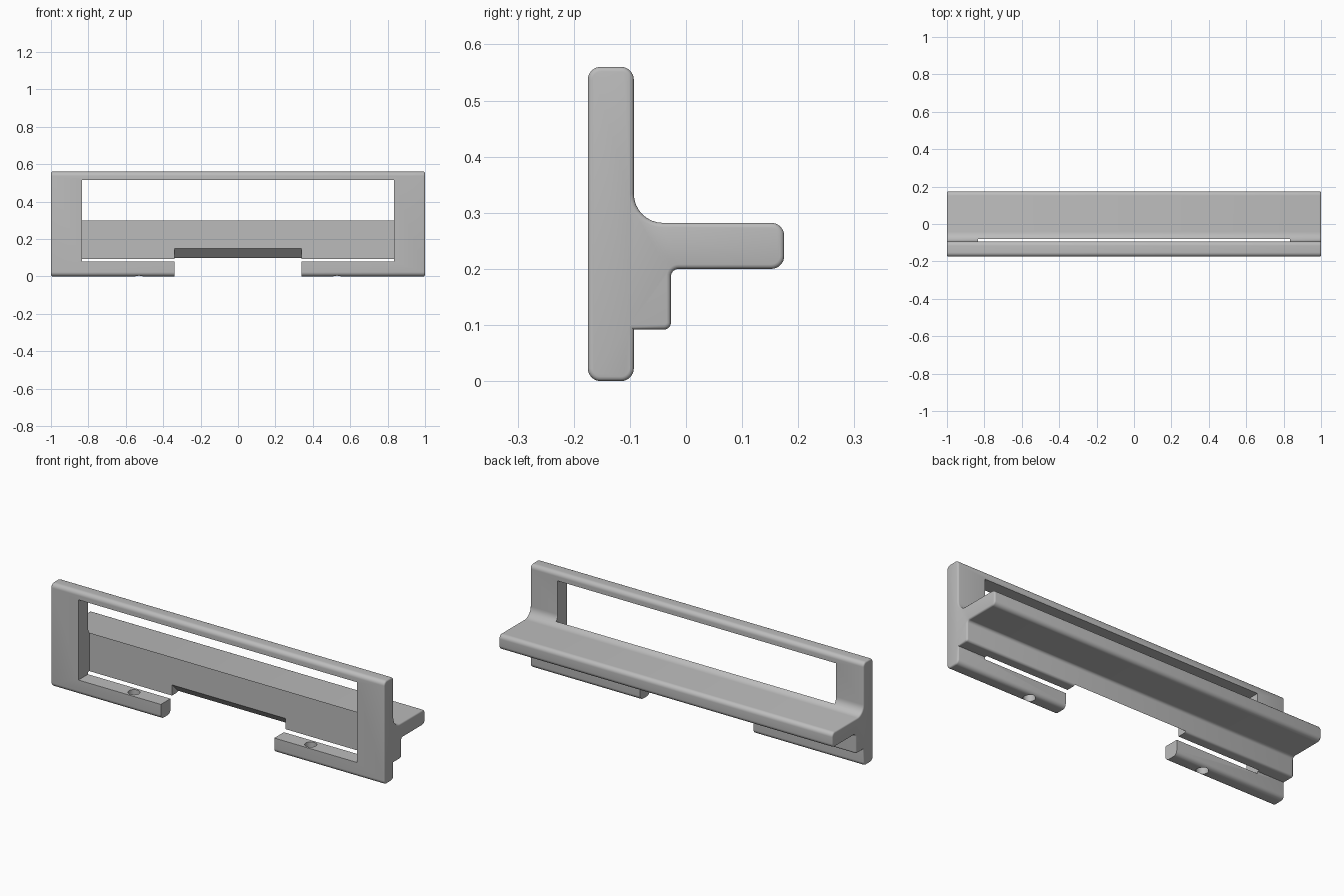
import bpy, bmesh, math
from mathutils import Vector

cube = bpy.data.objects.get("Cube")
if cube:
    bpy.data.objects.remove(cube, do_unlink=True)

grey = bpy.data.materials.new("mid_grey")
grey.use_nodes = True
grey.diffuse_color = (0.5, 0.5, 0.5, 1)
bsdf = next(n for n in grey.node_tree.nodes if n.type == 'BSDF_PRINCIPLED')
bsdf.inputs["Base Color"].default_value = (0.5, 0.5, 0.5, 1)


def rounded(corners, steps=8):
    """Outline (y, z) from corners (y, z, radius), each filleted by an arc."""
    out = []
    for i, (y, z, r) in enumerate(corners):
        p = Vector((y, z))
        if r == 0:
            out.append(p)
            continue
        a = (Vector(corners[i - 1][:2]) - p).normalized()
        b = (Vector(corners[(i + 1) % len(corners)][:2]) - p).normalized()
        half = a.angle(b) / 2
        centre = p + (a + b).normalized() * (r / math.sin(half))
        start = p + a * (r / math.tan(half)) - centre
        end = p + b * (r / math.tan(half)) - centre
        sweep = start.angle(end)
        for k in range(steps + 1):
            t = k / steps
            out.append(centre + (start * math.sin((1 - t) * sweep)
                                 + end * math.sin(t * sweep)) / math.sin(sweep))
    return out


def finish(name, bm):
    bmesh.ops.recalc_face_normals(bm, faces=bm.faces)
    mesh = bpy.data.meshes.new(name)
    bm.to_mesh(mesh)
    bm.free()
    mesh.materials.append(grey)
    obj = bpy.data.objects.new(name, mesh)
    bpy.context.collection.objects.link(obj)
    return obj


def extrude_x(name, outline, half, end_bevel=0):
    """Prism along x, with optionally rounded end rims."""
    bm = bmesh.new()
    face = bm.faces.new([bm.verts.new((-half, p[0], p[1])) for p in outline])
    new = bmesh.ops.extrude_face_region(bm, geom=[face])["geom"]
    bmesh.ops.translate(bm, vec=(2 * half, 0, 0),
                        verts=[v for v in new if isinstance(v, bmesh.types.BMVert)])
    if end_bevel:
        rims = [e for e in bm.edges if e.verts[0].co.x * e.verts[1].co.x > 0]
        bmesh.ops.bevel(bm, geom=rims, offset=end_bevel, offset_type='OFFSET',
                        segments=3, profile=0.5, affect='EDGES')
    return finish(name, bm)


# Upright panel, rear shelf and lip share one cross-section
FRONT, BACK, TOP = -0.175, -0.093, 0.56
section = [(FRONT, 0, 0.023), (BACK, 0, 0.023), (BACK, 0.092, 0),
           (-0.027, 0.092, 0.012), (-0.027, 0.2, 0.014),
           (0.175, 0.2, 0.023), (0.175, 0.282, 0.023),
           (BACK, 0.282, 0.052), (BACK, TOP, 0.023), (FRONT, TOP, 0.023)]
body = extrude_x("shelf_frame", rounded(section), 1, 0.008)

# Window opening, reaching slightly past the panel's back
window = extrude_x("window_cutter", [(-0.3, 0.08), (-0.08, 0.08),
                                     (-0.08, 0.515), (-0.3, 0.515)], 0.835)
# Centre gap in the bottom rail, with a sloped underside to the lip
gap = extrude_x("gap_cutter", [(-0.3, -0.1), (0, -0.1), (0, 0.07),
                               (-0.08, 0.15), (-0.3, 0.15)], 0.34)
cutters = [window, gap]

# Screw holes through the bottom rails
for side in (-1, 1):
    bm = bmesh.new()
    bmesh.ops.create_cone(bm, cap_ends=True, segments=32, radius1=0.03,
                          radius2=0.03, depth=0.2)
    hole = finish("screw_hole_cutter", bm)
    hole.location = (side * 0.53, (FRONT + BACK) / 2, 0.02)
    cutters.append(hole)

for cutter in cutters:
    cutter.hide_render = True
    cutter.hide_viewport = True
    mod = body.modifiers.new(cutter.name, 'BOOLEAN')
    mod.operation = 'DIFFERENCE'
    mod.solver = 'EXACT'
    mod.object = cutter

# Bake the cuts and smooth the rounded edges
bpy.context.view_layer.update()
graph = bpy.context.evaluated_depsgraph_get()
body.data = bpy.data.meshes.new_from_object(body.evaluated_get(graph))
body.modifiers.clear()
for cutter in cutters:
    bpy.data.objects.remove(cutter, do_unlink=True)
bpy.ops.object.select_all(action='DESELECT')
body.select_set(True)
bpy.context.view_layer.objects.active = body
bpy.ops.object.shade_smooth_by_angle(angle=math.radians(35))
